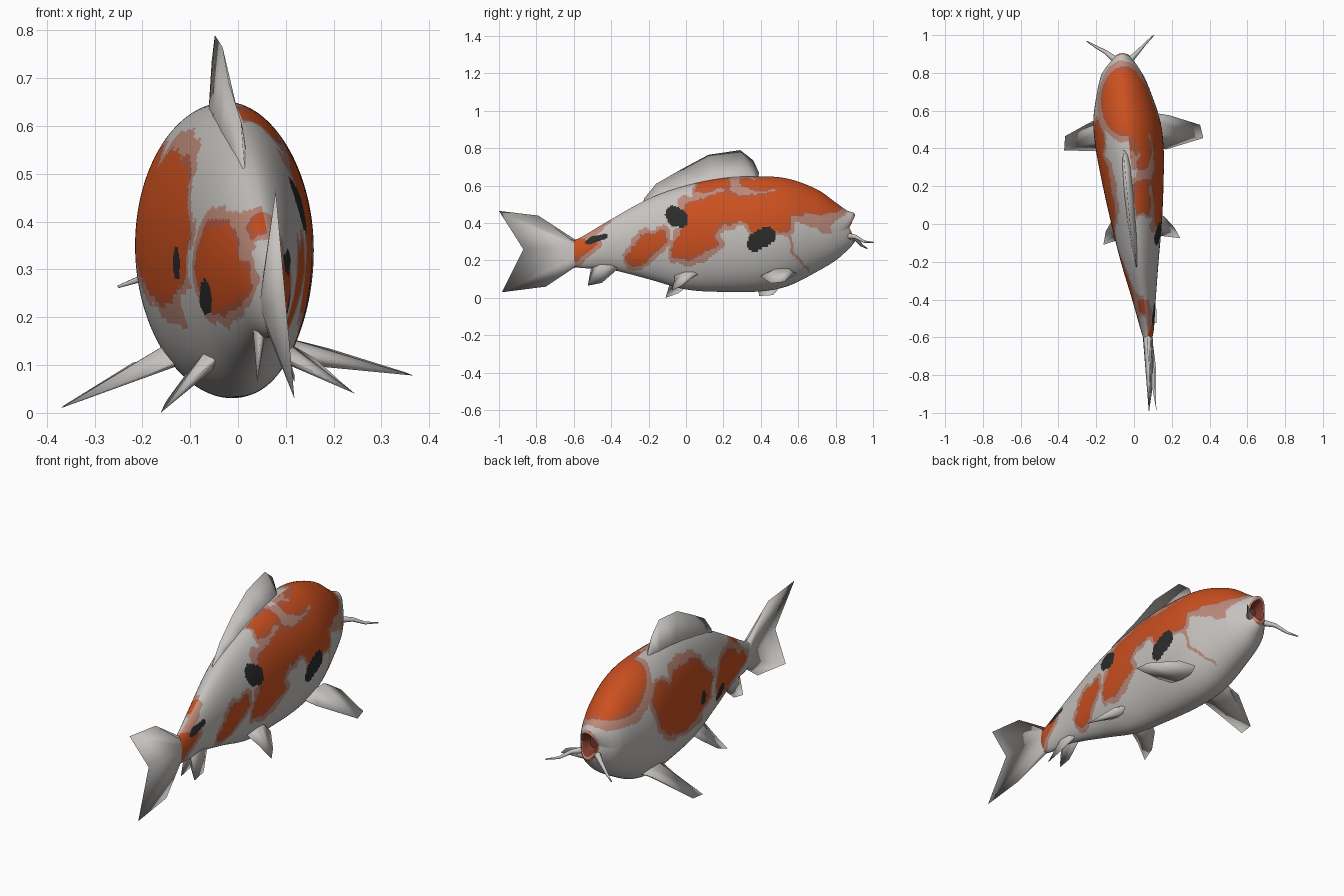
import bpy, bmesh, math
from mathutils import Vector, noise
from mathutils.geometry import intersect_point_line

if "Cube" in bpy.data.objects:
    bpy.data.objects.remove(bpy.data.objects["Cube"])


def mat(name, col):
    m = bpy.data.materials.new(name)
    m.diffuse_color = (*col, 1)
    m.use_nodes = True
    m.node_tree.nodes["Principled BSDF"].inputs["Base Color"].default_value = m.diffuse_color
    return m


WHITE = mat("pearl white", (0.56, 0.54, 0.52))
ORANGE = mat("orange", (0.60, 0.08, 0.014))
PINK = mat("pale pink", (0.50, 0.25, 0.19))
RUST = mat("rust edge", (0.43, 0.10, 0.05))
BLACK = mat("ink black", (0.025, 0.025, 0.025))
MOUTH = mat("mouth red", (0.20, 0.04, 0.025))


def make(name, bm, mats, angle=50, recalc=True):
    if recalc:
        bmesh.ops.recalc_face_normals(bm, faces=bm.faces)
    me = bpy.data.meshes.new(name)
    bm.to_mesh(me)
    bm.free()
    for m in mats:
        me.materials.append(m)
    ob = bpy.data.objects.new(name, me)
    bpy.context.collection.objects.link(ob)
    bpy.ops.object.select_all(action='DESELECT')
    ob.select_set(True)
    bpy.context.view_layer.objects.active = ob
    bpy.ops.object.shade_smooth_by_angle(angle=math.radians(angle))


# Body stations: y, left x, right x, bottom z, top z
STATIONS = [
    (-0.62, 0.055, 0.090, 0.175, 0.305), (-0.56, 0.035, 0.105, 0.160, 0.325),
    (-0.40, -0.010, 0.115, 0.150, 0.420), (-0.20, -0.070, 0.130, 0.100, 0.530),
    (0.00, -0.120, 0.147, 0.045, 0.600), (0.20, -0.165, 0.156, 0.032, 0.640),
    (0.40, -0.203, 0.157, 0.035, 0.650), (0.55, -0.215, 0.138, 0.065, 0.636),
    (0.70, -0.195, 0.088, 0.140, 0.580), (0.80, -0.170, 0.045, 0.200, 0.510),
    (0.86, -0.138, 0.015, 0.252, 0.468), (0.895, -0.112, -0.010, 0.290, 0.455),
    (0.90, -0.100, -0.020, 0.315, 0.435), (0.84, -0.085, -0.035, 0.345, 0.405)]
SIDES, LIP = 160, 12


def spline(i, t):
    p = [STATIONS[min(max(i + k, 0), len(STATIONS) - 1)] for k in (-1, 0, 1, 2)]
    return [0.5 * (2 * b + (c - a) * t + (2 * a - 5 * b + 4 * c - d) * t * t
                   + (3 * b - a - 3 * c + d) * t ** 3) for a, b, c, d in zip(*p)]


# Orange patches as (y, z) outlines for each flank
RIGHT = [
    [(.81, .53), (.82, .475), (.74, .455), (.55, .455), (.55, .37), (.37, .35), (.31, .41),
     (.2, .41), (.14, .34), (.17, .285), (.02, .215), (-.07, .215), (-.06, .31), (.0, .375),
     (0, .5), (.23, .565), (.3, .535), (.45, .55), (.48, .585), (.3, .595), (.31, .625),
     (.45, .645), (.6, .64), (.75, .57)],
    [(.05, .575), (.06, .605), (.13, .63), (.22, .63), (.23, .6), (.15, .58)],
    [(-.31, .2), (-.29, .26), (-.2, .34), (-.12, .35), (-.11, .3), (-.18, .24), (-.22, .19),
     (-.28, .18)],
    [(-.6, .315), (-.53, .31), (-.48, .285), (-.54, .25), (-.58, .21), (-.6, .25)]]
LEFT = [
    [(.54, .5), (.5, .35), (.4, .28), (.2, .23), (.05, .25), (-.05, .29), (-.06, .4),
     (.04, .48), (.2, .545), (.3, .54), (.36, .51), (.46, .55)],
    [(-.13, .3), (-.17, .23), (-.28, .215), (-.44, .24), (-.53, .27), (-.45, .32),
     (-.32, .39), (-.19, .39)],
    [(-.42, .395), (-.46, .375), (-.455, .4), (-.41, .42)]]
# Pale pink washes for each flank
BLUSH_R = [
    [(.56, .46), (.56, .41), (.7, .37), (.73, .34), (.77, .35), (.78, .39), (.84, .45), (.83, .49)],
    [(.54, .36), (.56, .24), (.65, .14), (.66, .15), (.575, .25), (.56, .36)],
    [(.15, .33), (.19, .27), (.1, .185), (-.09, .185), (-.09, .24), (0, .26)],
    [(-.6, .33), (-.4, .43), (-.4, .4), (-.5, .33)],
    [(.04, .62), (.2, .65), (.33, .63), (.48, .62), (.48, .585), (.25, .58), (.04, .56)]]
BLUSH_L = [
    [(.04, .48), (.06, .56), (.25, .6), (.34, .58), (.36, .5)],
    [(-.36, .43), (-.33, .37), (-.48, .31), (-.5, .35)],
    [(.3, .25), (.2, .19), (.02, .18), (.03, .26)]]
# Black spots: y, z, half length, half height, tilt
SPOTS_R = [(-.05, .43, .072, .052, -.6), (.40, .31, .085, .05, .6), (-.48, .32, .065, .02, .3)]
SPOTS_L = [(.04, .31, .035, .035, .5), (-.18, .24, .05, .03, -.5)]


def dist(p, poly):
    """Signed distance to an outline, negative inside."""
    ys, zs = [q[0] for q in poly], [q[1] for q in poly]
    if not (min(ys) - .1 < p.x < max(ys) + .1 and min(zs) - .1 < p.y < max(zs) + .1):
        return 9
    inside, best = False, 9
    for a, b in zip(poly, poly[1:] + poly[:1]):
        if (a[1] > p.y) != (b[1] > p.y) and p.x < (b[0] - a[0]) * (p.y - a[1]) / (b[1] - a[1]) + a[0]:
            inside = not inside
        f = intersect_point_line(p, Vector(a), Vector(b))[1]
        best = min(best, (p - Vector(a).lerp(Vector(b), min(max(f, 0), 1))).length)
    return -best if inside else best


def in_spot(p, s):
    dy, dz, c, n = p.x - s[0], p.y - s[1], math.cos(s[4]), math.sin(s[4])
    return ((dy * c + dz * n) / s[2]) ** 2 + ((dz * c - dy * n) / s[3]) ** 2 < 1


def body_colour(co, cx):
    wob = noise.noise(co * 14) * 0.016 + noise.noise(co * 40) * 0.006
    p = Vector((co.y + wob, co.z + noise.noise(co * 14 + Vector((5, 5, 5))) * 0.013))
    right = co.x > cx
    if any(in_spot(p, s) for s in (SPOTS_R if right else SPOTS_L)):
        return 4
    d = min(dist(p, poly) for poly in (RIGHT if right else LEFT))
    if co.z > 0.44:   # patch over the crown of the head
        r = math.hypot((co.x + 0.055) / 0.11, (co.y - 0.65) / 0.168)
        d = min(d, (r - 1) * 0.12 + wob)
    if d < 0:
        return 1
    if d < 0.011 + wob:
        return 3
    if d < 0.034 + 1.5 * wob or any(dist(p, b) < 0 for b in (BLUSH_R if right else BLUSH_L)):
        return 2
    return 0


# Body: smooth loft with the last rings folding into the open mouth
bm = bmesh.new()
rings, centres = [], []
for i in range(len(STATIONS) - 1):
    steps = 26 if i < 9 else 8
    for s in range(steps):
        y, xl, xr, zb, zt = spline(i, s / steps)
        cx, cz, w, h = (xl + xr) / 2, (zb + zt) / 2, (xr - xl) / 2, (zt - zb) / 2
        notch = 0.03 * min(max((y - 0.78) / 0.12, 0), 1)
        ring = []
        for k in range(SIDES):
            c, n = math.cos(math.tau * k / SIDES), math.sin(math.tau * k / SIDES)
            x = math.copysign(abs(c) ** (1.12 if c > 0 and n > 0 else 1), c) * w
            ring.append(bm.verts.new((cx + x, y - notch * (1 - abs(n)), cz + n * h)))
        rings.append(ring)
        centres.append((cx, i))
for r, (ra, rb) in enumerate(zip(rings, rings[1:])):
    for k in range(SIDES):
        j = (k + 1) % SIDES
        f = bm.faces.new((ra[k], ra[j], rb[j], rb[k]))
        cx, seg = centres[r]
        co = f.calc_center_median()
        if seg >= LIP:
            f.material_index = 5
        elif seg == 11:
            f.material_index = 3 if noise.noise(co * 30) > 0.05 else 2
        else:
            f.material_index = body_colour(co, cx)
bm.faces.new(rings[0])
bm.faces.new(rings[-1]).material_index = 5
make("body", bm, [WHITE, ORANGE, PINK, RUST, BLACK, MOUTH])


def fin(name, base, edge, thick, axis):
    """Smooth wedge fin: thick along the buried base, sharp at the outer edge."""
    bm, n, ax = bmesh.new(), len(base), Vector(axis).normalized()
    loops = []
    for i, (b, e) in enumerate(zip(base, edge)):
        t = thick * (0.15 + 0.85 * math.sin(math.pi * i / (n - 1)))
        b = Vector(b)
        loops.append([bm.verts.new(q) for q in (b + ax * t, Vector(e), b - ax * t)])
    hidden = []
    for la, lb in zip(loops, loops[1:]):
        for k in range(3):
            j = (k + 1) % 3
            f = bm.faces.new((la[k], la[j], lb[j], lb[k]))
            if k == 2:
                hidden.append(f)
    bm.faces.new(loops[0])
    bm.faces.new(loops[-1])
    bmesh.ops.recalc_face_normals(bm, faces=bm.faces)
    bmesh.ops.delete(bm, geom=hidden, context='FACES_ONLY')
    make(name, bm, [WHITE], 180, False)


# Dorsal fin along the curved back
def back(pts):
    return [(-0.057 * (min(y, 0.38) + 0.22) / 0.6 + 0.012 * (z < 0.64), y, z) for y, z in pts]


fin("dorsal_fin",
    back([(.385, .62), (.37, .62), (.3, .62), (.16, .61), (.02, .58), (-.12, .54), (-.23, .5)]),
    back([(.39, .67), (.36, .735), (.29, .79), (.12, .765), (-.02, .69), (-.16, .61), (-.225, .53)]),
    0.028, (1, 0, 0))


# Tail fin, leaning slightly
def lean(pts):
    return [(0.118 - 0.09 * (z - 0.03), y, z) if y < -0.7 else (0.073, y, z) for y, z in pts]


fin("tail_fin",
    lean([(-.59, .31), (-.6, .3), (-.6, .27), (-.6, .24), (-.6, .21), (-.59, .18), (-.57, .165)]),
    lean([(-.64, .312), (-.79, .44), (-1, .465), (-.87, .26), (-.985, .03), (-.75, .06), (-.6, .16)]),
    0.026, (1, 0, 0))

# Paired fins
fin("right_pectoral_fin",
    [(.1, .59, .13), (.1, .55, .13), (.1, .48, .13), (.1, .41, .12)],
    [(.19, .575, .135), (.35, .525, .085), (.367, .455, .078), (.17, .395, .115)], 0.03, (.25, 0, 1))
fin("left_pectoral_fin",
    [(-.13, .56, .12), (-.13, .52, .125), (-.13, .45, .125), (-.12, .38, .11)],
    [(-.22, .545, .105), (-.365, .465, .015), (-.37, .39, .01), (-.2, .385, .075)], 0.03, (-.5, 0, 1))
fin("right_pelvic_fin",
    [(.09, .07, .13), (.09, .04, .13), (.09, 0, .13), (.09, -.06, .12)],
    [(.16, .04, .115), (.215, -.02, .065), (.245, -.075, .04), (.16, -.065, .085)], 0.024, (.6, 0, 1))
fin("left_pelvic_fin",
    [(-.05, .06, .12), (-.05, .03, .12), (-.05, -.02, .12), (-.04, -.08, .12)],
    [(-.11, .03, .08), (-.15, -.04, .025), (-.162, -.11, 0), (-.1, -.09, .065)], 0.024, (-.8, 0, 1))
for side, x, tip in (("left", 0.045, 0.04), ("right", 0.075, 0.118)):
    fin(side + "_anal_fin",
        [(x, -.36, .17), (x, -.4, .175), (x, -.46, .18), (x, -.5, .175)],
        [(x, -.37, .15), (tip, -.45, .08), (tip, -.525, .065), (x, -.51, .15)], 0.016, (1, 0, 0))

# Barbels
for side, pts in (("right", [(-.02, .87, .33), (.02, .91, .325), (.06, .955, .30), (.105, 1.0, .297)]),
                  ("left", [(-.1, .87, .33), (-.15, .91, .315), (-.205, .94, .28), (-.25, .968, .264)])):
    bm, loops = bmesh.new(), []
    for i, p in enumerate(pts):
        d = (Vector(pts[min(i + 1, 3)]) - Vector(pts[max(i - 1, 0)])).normalized()
        u = d.cross(Vector((0, 0, 1))).normalized()
        v, r = d.cross(u), (0.017, 0.011, 0.007, 0.003)[i]
        loops.append([bm.verts.new(Vector(p) + (u * math.cos(a) + v * math.sin(a)) * r)
                      for a in [math.tau * k / 8 for k in range(8)]])
    for la, lb in zip(loops, loops[1:]):
        for k in range(8):
            bm.faces.new((la[k], la[(k + 1) % 8], lb[(k + 1) % 8], lb[k]))
    bm.faces.new(loops[0])
    bm.faces.new(loops[-1])
    make(side + "_barbel", bm, [WHITE])
